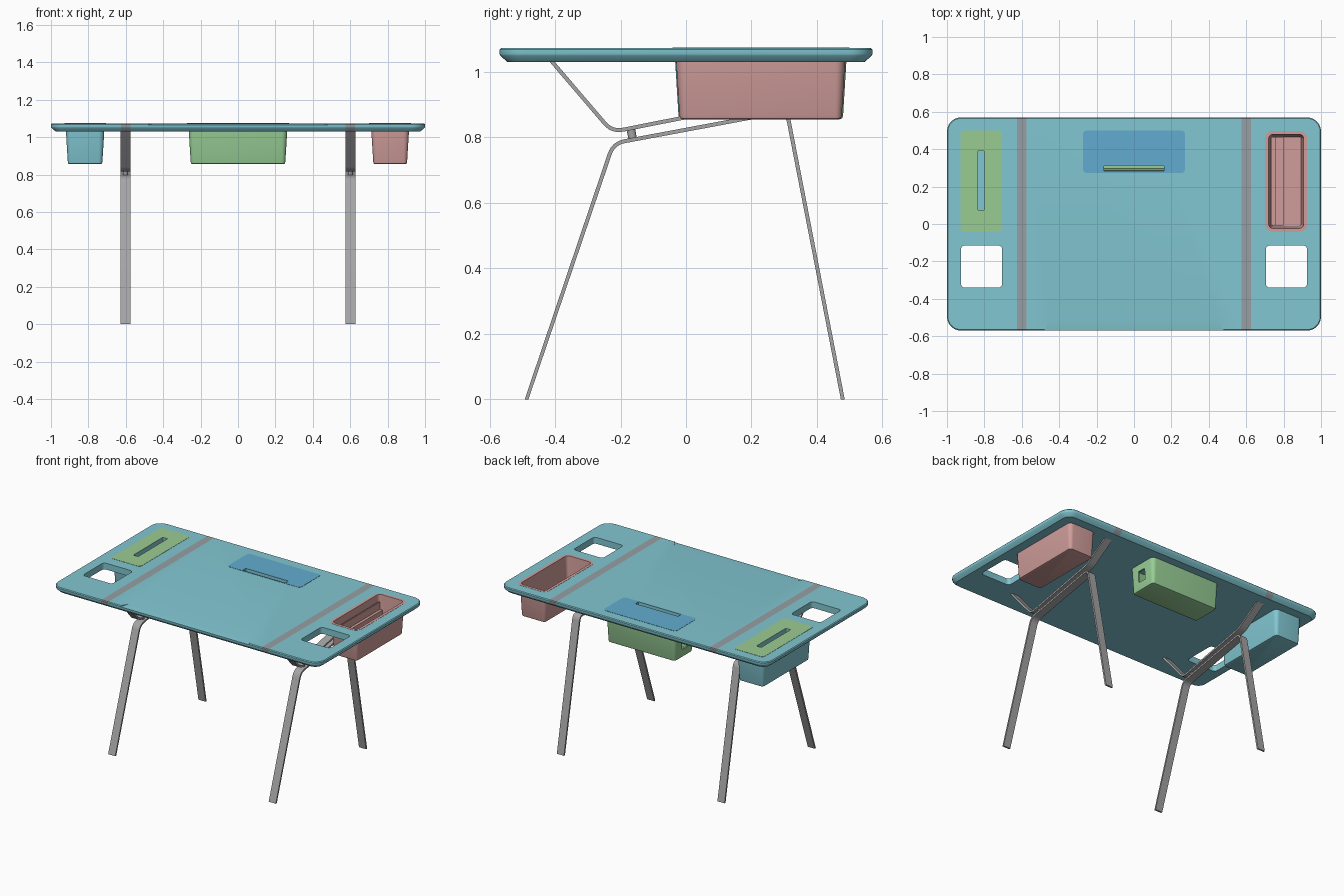
import bpy, bmesh, math
from mathutils import Vector

if "Cube" in bpy.data.objects:
    bpy.data.objects.remove(bpy.data.objects["Cube"], do_unlink=True)


def material(name, rgb):
    lin = [(c / 255 / 12.92) if c < 11 else ((c / 255 + 0.055) / 1.055) ** 2.4 for c in rgb]
    m = bpy.data.materials.new(name)
    m.use_nodes = True
    m.diffuse_color = (*lin, 1)
    m.node_tree.nodes["Principled BSDF"].inputs["Base Color"].default_value = (*lin, 1)
    return m


TEAL = material("teal", (130, 199, 210))
PINK = material("dusty pink", (208, 158, 155))
GREEN = material("soft green", (152, 206, 150))
LIME = material("lime green", (154, 204, 146))
BLUE = material("sky blue", (98, 172, 208))
STRIPE = material("stripe grey", (150, 160, 164))
GREY = material("leg grey", (165, 165, 165))
TOP, UNDER, FLOOR = 1.073, 1.03, 0.855


def finish(name, bm, *mats):
    bmesh.ops.recalc_face_normals(bm, faces=bm.faces)
    mesh = bpy.data.meshes.new(name)
    bm.to_mesh(mesh)
    bm.free()
    ob = bpy.data.objects.new(name, mesh)
    bpy.context.collection.objects.link(ob)
    for m in mats:
        mesh.materials.append(m)
    return ob


def rounded_rect(rect, inset, r, seg=6):
    x0, x1, y0, y1 = rect
    x0, x1, y0, y1 = x0 + inset, x1 - inset, y0 + inset, y1 - inset
    r = max(r - inset, 0.004)
    pts = []
    for i, (cx, cy) in enumerate(((x1 - r, y1 - r), (x0 + r, y1 - r), (x0 + r, y0 + r), (x1 - r, y0 + r))):
        for k in range(seg + 1):
            a = math.pi / 2 * (i + k / seg)
            pts.append((cx + r * math.cos(a), cy + r * math.sin(a)))
    return pts


def loft(rect, r, levels):
    """Stack rounded rectangles given as (inset, z) and cap both ends."""
    bm = bmesh.new()
    rings = [[bm.verts.new((x, y, z)) for x, y in rounded_rect(rect, inset, r)] for inset, z in levels]
    for a, b in zip(rings, rings[1:]):
        for i in range(len(a)):
            j = (i + 1) % len(a)
            bm.faces.new((a[i], a[j], b[j], b[i]))
    bm.faces.new(rings[0][::-1])
    bm.faces.new(rings[-1])
    return bm


def activate(ob):
    bpy.ops.object.select_all(action='DESELECT')
    ob.select_set(True)
    bpy.context.view_layer.objects.active = ob


def smooth(ob):
    activate(ob)
    bpy.ops.object.shade_smooth_by_angle(angle=math.radians(30))


def cut(ob, cutter):
    cutter.hide_render = True
    activate(ob)
    mod = ob.modifiers.new("cut", 'BOOLEAN')
    mod.operation, mod.solver, mod.object = 'DIFFERENCE', 'EXACT', cutter
    bpy.ops.object.modifier_apply(modifier=mod.name)
    bpy.data.objects.remove(cutter, do_unlink=True)


def cut_hole(ob, rect, r):
    cut(ob, finish("hole_cutter", loft(rect, r, [(0, 1.0), (0, 1.1)])))


def block(name, x0, x1, y0, y1, z0, z1, mat=None):
    bm = bmesh.new()
    bmesh.ops.create_cube(bm, size=1)
    for v in bm.verts:
        v.co = ((x0 + x1) / 2 + v.co.x * (x1 - x0), (y0 + y1) / 2 + v.co.y * (y1 - y0),
                (z0 + z1) / 2 + v.co.z * (z1 - z0))
    return finish(name, bm, *([mat] if mat else []))


# Table top with chamfered underside and two full-depth stripes
bm = loft((-1, 1, -0.57, 0.57), 0.075, [(0.025, UNDER), (0.002, 1.05), (0, 1.055), (0, 1.068), (0.005, TOP)])
for x in (-0.626, -0.574, 0.574, 0.626):
    bmesh.ops.bisect_plane(bm, geom=bm.verts[:] + bm.edges[:] + bm.faces[:],
                           plane_co=(x, 0, 0), plane_no=(1, 0, 0))
for f in bm.faces:
    c = f.calc_center_median()
    if 0.574 < abs(c.x) < 0.626 and c.z > UNDER + 0.001:
        f.material_index = 1
table_top = finish("table_top", bm, TEAL, STRIPE)

LEFT_SLOT, CENTRE_SLOT = (-0.836, -0.8, 0.075, 0.39), (-0.16, 0.16, 0.28, 0.312)
PINK_HOLE = (0.713, 0.912, -0.025, 0.482)
for s in (-1, 1):
    xs = sorted((s * 0.705, s * 0.925))
    cut_hole(table_top, (*xs, -0.34, -0.115), 0.02)
cut_hole(table_top, LEFT_SLOT, 0.005)
cut_hole(table_top, CENTRE_SLOT, 0.005)
cut_hole(table_top, PINK_HOLE, 0.012)

# Shallow sloped relief along the front edge
wedge = bmesh.new()
sides = []
for s in (-1, 1):
    sides.append([wedge.verts.new((s * x, y, z)) for x, y, z in
                  ((0.5, -0.6, 1.062), (0.45, -0.515, 1.0735), (0.45, -0.515, 1.1), (0.5, -0.6, 1.1))])
wedge.faces.new(sides[0])
wedge.faces.new(sides[1][::-1])
for i in range(4):
    j = (i + 1) % 4
    wedge.faces.new((sides[0][i], sides[0][j], sides[1][j], sides[1][i]))
cut(table_top, finish("relief_cutter", wedge))
smooth(table_top)

# Thin coloured panels on the top, with their slots
for name, rect, mat, slot in (("side_panel", (-0.927, -0.705, -0.04, 0.5), LIME, LEFT_SLOT),
                              ("cable_panel", (-0.273, 0.273, 0.273, 0.5), BLUE, CENTRE_SLOT)):
    panel = finish(name, loft(rect, 0.02, [(0, TOP - 0.001), (0, TOP + 0.0015)]), mat)
    cut_hole(panel, slot, 0.005)

# Storage boxes hanging below, hollow with tapered walls
base = [(0.022, FLOOR), (0.013, FLOOR + 0.003), (0.01, FLOOR + 0.012)]
closed = base + [(0, UNDER + 0.001), (0.01, UNDER + 0.001), (0.02, FLOOR + 0.012)]
side_box = finish("side_box", loft((-0.92, -0.715, -0.033, 0.486), 0.03, closed), TEAL)
smooth(side_box)
cable_box = finish("cable_box", loft((-0.263, 0.263, 0.276, 0.49), 0.03, closed), GREEN)
cut(cable_box, block("cable_cutter", -0.4, 0.4, 0.35, 0.41, 0.91, 0.985))
smooth(cable_box)

# Open tray with a rim around its mouth
rim = TOP + 0.0015
tray = finish("open_tray", loft((0.713, 0.914, -0.03, 0.486), 0.03, base + [
    (0, UNDER), (0.001, UNDER + 0.001), (0.001, TOP + 0.0003), (-0.012, TOP + 0.0003),
    (-0.012, rim), (0.007, rim), (0.02, FLOOR + 0.012)]), PINK)
smooth(tray)
for i, (x, z) in enumerate(((0.738, 1.03), (0.757, 0.98), (0.8, 0.92))):
    block("tray_step_%d" % (i + 1), 0.73, x, -0.008, 0.464, FLOOR + 0.005, z, PINK)


def bend(points, radius):
    """Round the inner corners of a path in the y-z plane."""
    pts = [Vector(p) for p in points]
    out = [pts[0]]
    for a, b, c in zip(pts, pts[1:], pts[2:]):
        p, q = b + (a - b).normalized() * radius, b + (c - b).normalized() * radius
        for k in range(7):
            t = k / 6
            out.append(p * (1 - t) ** 2 + b * 2 * t * (1 - t) + q * t * t)
    return out + [pts[-1]]


def strap(name, x, points, half=0.006, width=0.053):
    path = bend(points, 0.035)
    bm = bmesh.new()
    rings = []
    for i, p in enumerate(path):
        d = (path[min(i + 1, len(path) - 1)] - path[max(i - 1, 0)]).normalized()
        n = Vector((-d.y, d.x)) * half
        ring = []
        for sx, sn in ((-1, -1), (1, -1), (1, 1), (-1, 1)):
            q = p + n * sn
            ring.append(bm.verts.new((x + sx * width / 2, q.x, 0 if q.y < 0.01 else q.y)))
        rings.append(ring)
    for a, b in zip(rings, rings[1:]):
        for k in range(4):
            bm.faces.new((a[k], a[(k + 1) % 4], b[(k + 1) % 4], b[k]))
    bm.faces.new(rings[0])
    bm.faces.new(rings[-1])
    smooth(finish(name, bm, GREY))


# Bent flat-bar legs, carrying brackets and spacers on both sides
for side, x in (("left", 0.601), ("right", -0.601)):
    strap(side + "_legs", x, [(-0.487, 0), (-0.222, 0.782), (0.308, 0.881), (0.479, 0)])
    strap(side + "_bracket", x, [(-0.415, 1.038), (-0.226, 0.817), (0.3, 0.921), (0.48, 1.038)])
    bm = bmesh.new()
    bmesh.ops.create_cone(bm, cap_ends=True, segments=20, radius1=0.013, radius2=0.013, depth=0.036)
    spacer = finish(side + "_spacer", bm, GREY)
    spacer.location = (x, -0.166, 0.812)
    spacer.rotation_euler.x = 0.19
    smooth(spacer)
